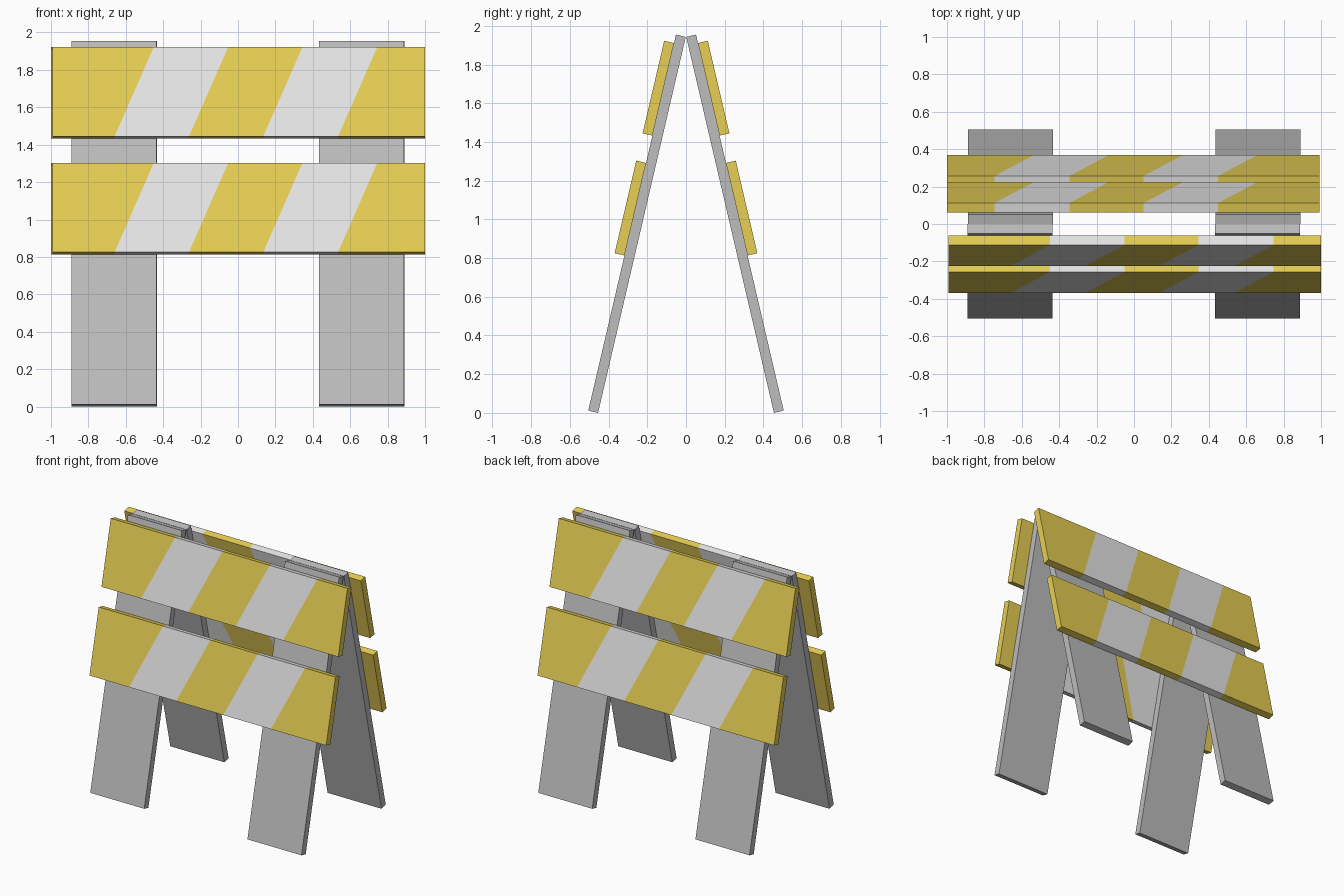
import bpy, bmesh, math
from mathutils import Matrix, Vector

if "Cube" in bpy.data.objects:
    bpy.data.objects.remove(bpy.data.objects["Cube"])


def material(name, rgb):
    m = bpy.data.materials.new(name)
    m.diffuse_color = (*rgb, 1)
    m.use_nodes = True
    m.node_tree.nodes["Principled BSDF"].inputs["Base Color"].default_value = m.diffuse_color
    return m


YELLOW = material("yellow", (0.80, 0.62, 0.09))
WHITE = material("white", (0.80, 0.80, 0.80))
GREY = material("grey", (0.51, 0.51, 0.51))

T = 0.052                      # plank thickness
TILT = math.radians(13.13)     # lean of each side frame
BOARD_H = 0.491
SLANT = 0.21                   # sideways run of a stripe over the board height
CUTS = (-0.66, -0.262, 0.135, 0.535)   # stripe edges along the board's bottom

# Leaning frame: local x along, y inward, z up the leg
LEAN = Matrix.Translation((0, -0.505, T * math.sin(TILT))) @ Matrix.Rotation(-TILT, 4, 'X')


def box(x0, x1, y0, y1, z0, z1):
    bm = bmesh.new()
    bmesh.ops.create_cube(bm, size=1)
    bmesh.ops.scale(bm, vec=(x1 - x0, y1 - y0, z1 - z0), verts=bm.verts)
    bmesh.ops.translate(bm, vec=((x0 + x1) / 2, (y0 + y1) / 2, (z0 + z1) / 2), verts=bm.verts)
    return bm


def finish(bm, name, mats, matrix):
    bm.transform(matrix)
    bmesh.ops.recalc_face_normals(bm, faces=bm.faces)
    me = bpy.data.meshes.new(name)
    bm.to_mesh(me)
    bm.free()
    for m in mats:
        me.materials.append(m)
    bpy.context.collection.objects.link(bpy.data.objects.new(name, me))


def leg(name, x0, x1, matrix):
    finish(box(x0, x1, 0, T, 0, 1.995), name, [GREY], matrix)


def striped_board(name, s, matrix):
    bm = box(-0.992, 1.0, -T, 0, s, s + BOARD_H)
    # slanted cuts right through the board
    for c in CUTS:
        bmesh.ops.bisect_plane(bm, geom=bm.verts[:] + bm.edges[:] + bm.faces[:],
                               plane_co=Vector((c, 0, s)),
                               plane_no=Vector((BOARD_H, 0, -SLANT)).normalized())
    # every second stripe is white
    for f in bm.faces:
        p = f.calc_center_median()
        x = p.x - SLANT * (p.z - s) / BOARD_H
        f.material_index = sum(x > c for c in CUTS) % 2
    finish(bm, name, [YELLOW, WHITE], matrix)


# The back frame is the front one turned half round
for side, turn in (("front", 0), ("back", math.pi)):
    M = Matrix.Rotation(turn, 4, 'Z') @ LEAN
    leg(side + "_leg_a", -0.89, -0.436, M)
    leg(side + "_leg_b", 0.433, 0.888, M)
    striped_board(side + "_lower_board", 0.823, M)
    striped_board(side + "_upper_board", 1.459, M)
